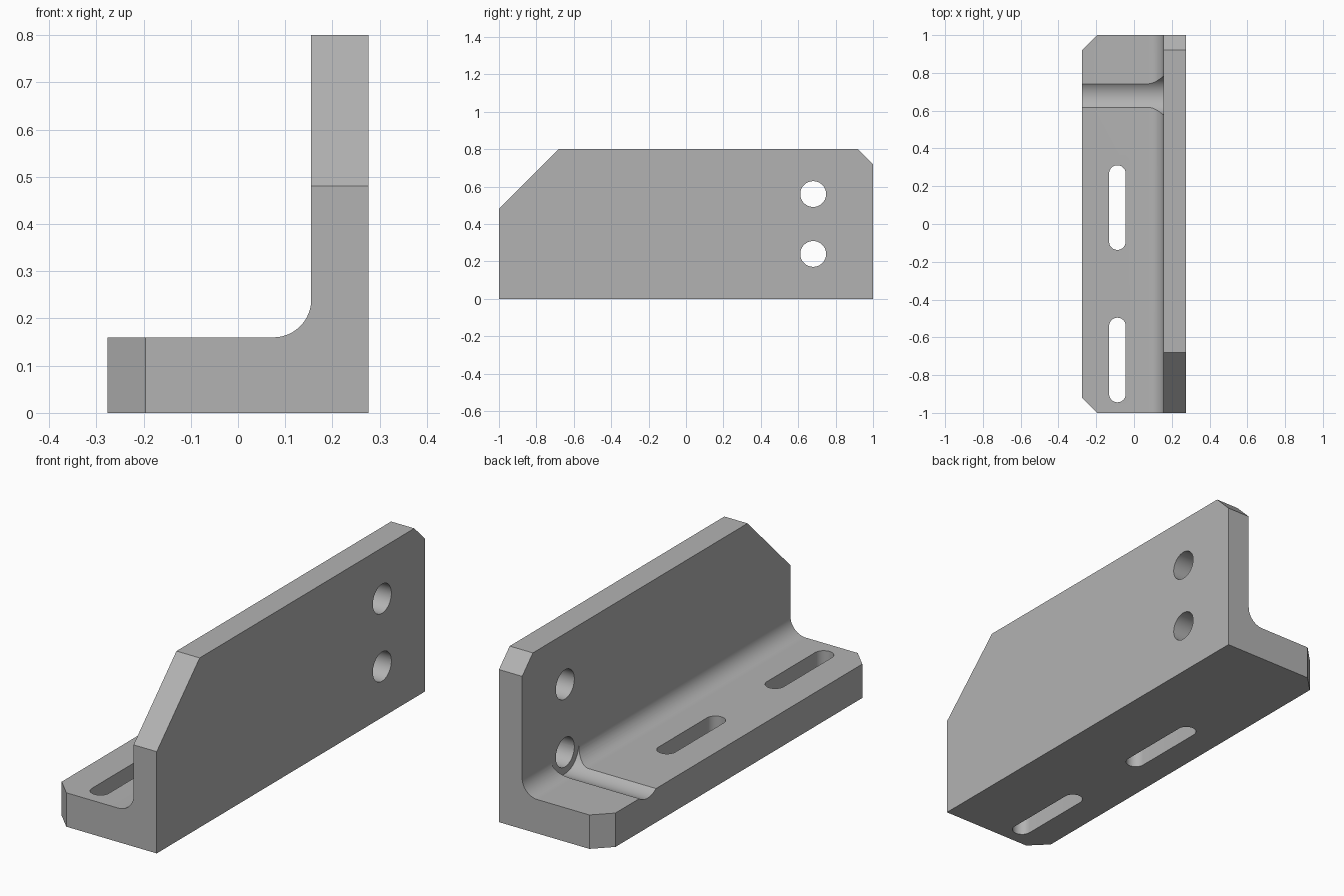
import bpy, bmesh
from math import sin, cos, pi, radians
from mathutils import Vector

if "Cube" in bpy.data.objects:
    bpy.data.objects.remove(bpy.data.objects["Cube"], do_unlink=True)

OUTER, INNER, WALL = 0.276, 0.155, 0.8    # wall outer face, inner face, height
BASE, FILLET, HALF = 0.16, 0.08, 1.0      # base thickness, inside radius, half length

steel = bpy.data.materials.new("plain grey")
steel.use_nodes = True
grey = (0.45, 0.45, 0.45, 1)
steel.diffuse_color = grey
steel.node_tree.nodes["Principled BSDF"].inputs["Base Color"].default_value = grey


def arc(cx, cy, r, start, end, steps):
    """Points along a circular arc, angles in degrees."""
    angles = [radians(start + (end - start) * i / steps) for i in range(steps + 1)]
    return [(cx + r * cos(a), cy + r * sin(a)) for a in angles]


def prism(name, outline, place, depth, cuts=()):
    """Extrude an outline by depth, then slice off corners with planes."""
    bm = bmesh.new()
    face = bm.faces.new([bm.verts.new(place(u, v)) for u, v in outline])
    out = bmesh.ops.extrude_face_region(bm, geom=[face])
    moved = [g for g in out["geom"] if isinstance(g, bmesh.types.BMVert)]
    bmesh.ops.translate(bm, verts=moved, vec=depth)
    for point, normal in cuts:
        res = bmesh.ops.bisect_plane(bm, geom=bm.verts[:] + bm.edges[:] + bm.faces[:],
                                     plane_co=point, plane_no=normal, clear_outer=True)
        rim = [g for g in res["geom_cut"] if isinstance(g, bmesh.types.BMEdge)]
        bmesh.ops.edgeloop_fill(bm, edges=rim)
    bmesh.ops.recalc_face_normals(bm, faces=bm.faces[:])
    mesh = bpy.data.meshes.new(name)
    bm.to_mesh(mesh)
    bm.free()
    mesh.materials.append(steel)
    obj = bpy.data.objects.new(name, mesh)
    bpy.context.collection.objects.link(obj)
    return obj


def rod(name, y, z, r, x0, x1):
    """Round cutter running along x."""
    return prism(name, arc(y, z, r, 0, 360, 64)[:-1],
                 lambda u, v: (x0, u, v), Vector((x1 - x0, 0, 0)))


# L-shaped section with an inside fillet, clipped at the end corners
section = [(-OUTER, 0), (OUTER, 0), (OUTER, WALL), (INNER, WALL)]
section += arc(INNER - FILLET, BASE + FILLET, FILLET, 0, -90, 20)
section += [(-OUTER, BASE)]
corners = [
    ((-OUTER, -HALF + 0.08, 0), (-1, -1, 0)),
    ((-OUTER, HALF - 0.08, 0), (-1, 1, 0)),
    ((0, HALF - 0.08, WALL), (0, 1, 1)),
    ((0, -HALF + 0.32, WALL), (0, -1, 1)),
]
bracket = prism("angle_bracket", section, lambda u, v: (u, -HALF, v),
                Vector((0, 2 * HALF, 0)), corners)

# Two bolt holes in the wall and a round relief groove across the base
HOLE_Y, LOW, HIGH = 0.68, BASE + FILLET, 0.56
cutters = [rod("relief_cutter", HOLE_Y, LOW, 0.1015, -0.5, INNER)]
cutters += [rod("hole_cutter", HOLE_Y, z, 0.069, 0, 0.5) for z in (LOW, HIGH)]

# Two rounded slots through the base
SLOT_R, SLOT_HALF = 0.044, 0.18
for y in (0.087, -0.72):
    outline = arc(-0.088, y + SLOT_HALF, SLOT_R, 0, 180, 20)
    outline += arc(-0.088, y - SLOT_HALF, SLOT_R, 180, 360, 20)
    cutters.append(prism("slot_cutter", outline, lambda u, v: (u, v, -0.1),
                         Vector((0, 0, 0.5))))

# Cut everything, then remove the helpers
bpy.context.view_layer.objects.active = bracket
for cutter in cutters:
    cutter.hide_render = True
    mod = bracket.modifiers.new("cut", 'BOOLEAN')
    mod.operation, mod.solver, mod.object = 'DIFFERENCE', 'EXACT', cutter
    bpy.ops.object.modifier_apply(modifier=mod.name)
    bpy.data.objects.remove(cutter, do_unlink=True)

# Smooth the curves, keep the machined edges sharp
bpy.ops.object.select_all(action='DESELECT')
bracket.select_set(True)
bpy.ops.object.shade_smooth_by_angle(angle=radians(25))
